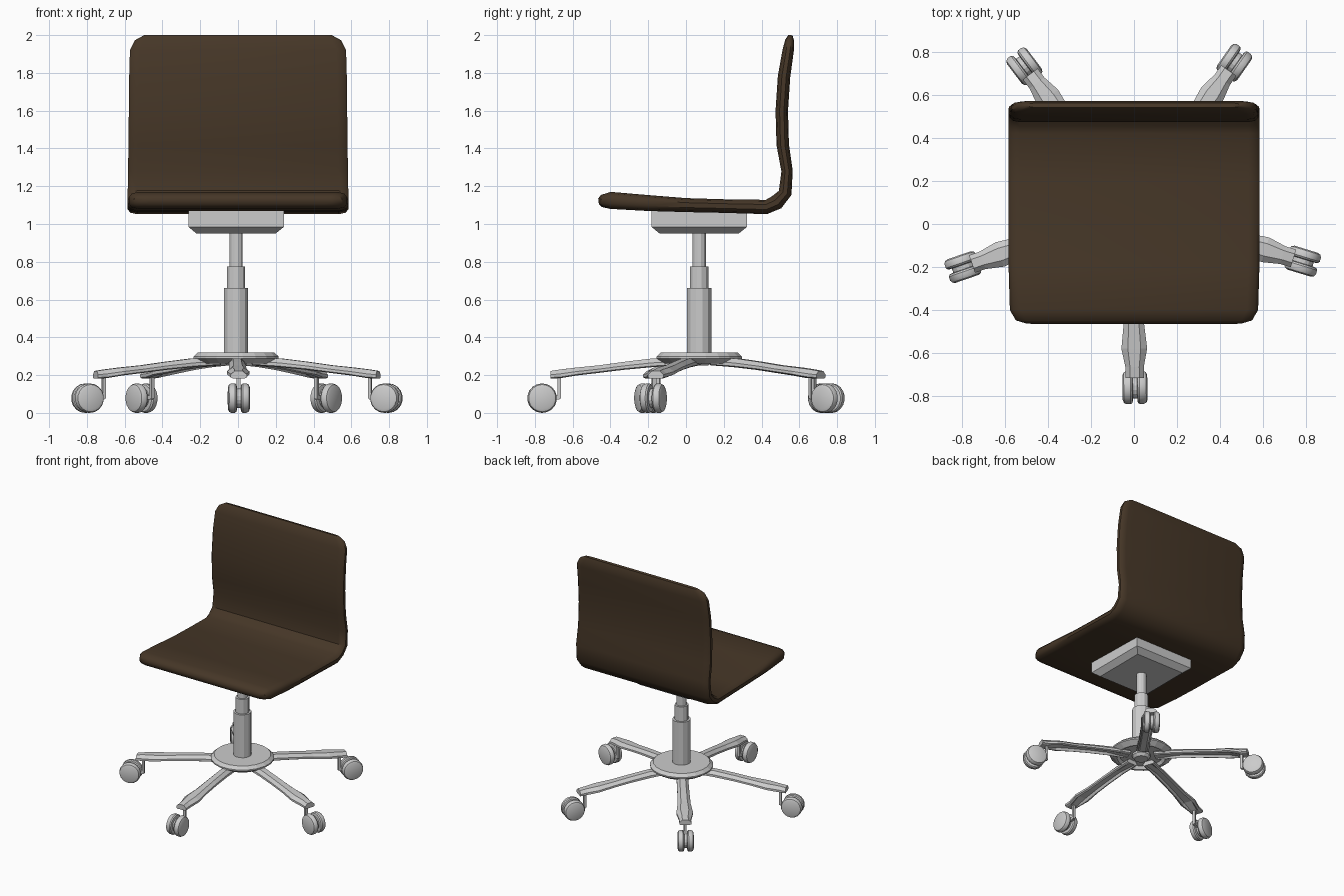
import bpy, bmesh, math
from mathutils import Matrix, Vector

if "Cube" in bpy.data.objects:
    bpy.data.objects.remove(bpy.data.objects["Cube"])

CX, CY = -0.01, 0.07          # axis of the column and base


def loft(name, rings, matrix=None, material=None, smooth=None):
    """Skin a list of equal-length point rings and cap both ends."""
    bm = bmesh.new()
    rows = [[bm.verts.new(p) for p in ring] for ring in rings]
    n = len(rows[0])
    for a, b in zip(rows, rows[1:]):
        for i in range(n):
            j = (i + 1) % n
            bm.faces.new((a[i], a[j], b[j], b[i]))
    bm.faces.new(rows[0][::-1])
    bm.faces.new(rows[-1])
    bmesh.ops.recalc_face_normals(bm, faces=bm.faces)
    if matrix:
        bm.transform(matrix)
    me = bpy.data.meshes.new(name)
    bm.to_mesh(me)
    bm.free()
    ob = bpy.data.objects.new(name, me)
    bpy.context.collection.objects.link(ob)
    if material:
        me.materials.append(material)
    if smooth:
        bpy.ops.object.select_all(action='DESELECT')
        ob.select_set(True)
        bpy.context.view_layer.objects.active = ob
        bpy.ops.object.shade_smooth_by_angle(angle=math.radians(smooth))
    return ob


def lathe(name, profile, sides, matrix, smooth=None):
    """Turn a (radius, height) profile around local z."""
    rings = []
    for r, z in profile:
        rings.append([(r * math.cos(2 * math.pi * (i + .5) / sides),
                       r * math.sin(2 * math.pi * (i + .5) / sides), z)
                      for i in range(sides)])
    return loft(name, rings, matrix, smooth=smooth)


def box(name, lo, hi, matrix):
    ring = [(lo[0], lo[1]), (hi[0], lo[1]), (hi[0], hi[1]), (lo[0], hi[1])]
    return loft(name, [[(x, y, z) for x, y in ring] for z in (lo[2], hi[2])], matrix)


# Seat and back shell: y, z, half thickness, half width along its centre line
brown = bpy.data.materials.new("dark_brown")
brown.diffuse_color = (0.06, 0.037, 0.02, 1)
brown.use_nodes = True
brown.node_tree.nodes["Principled BSDF"].inputs["Base Color"].default_value = brown.diffuse_color
path = [(-.463, 1.120, .014, .500), (-.448, 1.122, .032, .550), (-.40, 1.125, .045, .578),
        (-.20, 1.111, .042, .584), (0, 1.100, .037, .584), (.20, 1.095, .036, .584),
        (.425, 1.090, .038, .584), (.48, 1.115, .040, .584), (.525, 1.165, .035, .584),
        (.535, 1.28, .030, .582), (.512, 1.42, .033, .580), (.507, 1.60, .033, .578),
        (.519, 1.78, .033, .576), (.541, 1.92, .030, .572), (.549, 1.972, .024, .545),
        (.553, 2.0, .011, .495)]
rings = []
for k, (y, z, t, w) in enumerate(path):
    a, b = path[max(k - 1, 0)], path[min(k + 1, len(path) - 1)]
    d = Vector((b[0] - a[0], b[1] - a[1])).normalized()
    ny, nz = -d.y, d.x
    half = [(w - .05, -1), (w - .015, -.8), (w, -.35), (w, .35), (w - .015, .8), (w - .05, 1)]
    section = half + [(-x, h) for x, h in reversed(half)]
    rings.append([(x, y + ny * t * h, z + nz * t * h) for x, h in section])
loft("seat_shell", rings, material=brown, smooth=40)

# Mounting box under the seat
rings = []
for h, z in ((.21, .95), (.253, .985), (.253, 1.078)):
    rings.append([(-h, -h, z), (h, -h, z), (h, h, z), (-h, h, z)])
centre = Matrix.Translation((CX, CY, 0))
loft("seat_mount", rings, centre)

# Telescopic column
lathe("column", [(.05, .25), (.066, .27), (.066, .66), (.05, .66), (.05, .775),
                 (.036, .775), (.036, .96)], 12, centre)

# Base hub, hollow below
lathe("base_hub", [(.04, .285), (.16, .285), (.175, .262), (.19, .262), (.228, .288),
                   (.228, .298), (.205, .32), (.05, .32)], 20, centre)

# Five legs with casters; local +x points outwards
leg = [(.10, .045, .252, .290), (.25, .042, .242, .288), (.40, .044, .228, .270),
       (.53, .047, .212, .252), (.65, .060, .198, .240), (.735, .043, .184, .230),
       (.787, .043, .182, .222)]
for i in range(5):
    m = centre @ Matrix.Rotation(math.radians(-89 + 72 * i), 4, 'Z')
    rings = []
    for k, (r, w, lo, hi) in enumerate(leg):
        mid = lo + (hi - lo) * .5
        groove = .018 if 0 < k < 5 else .001
        half = [(w * .5, lo + groove), (w * .72, lo), (w, lo + .006), (w, mid), (w * .5, hi)]
        rings.append([(r, y, z) for y, z in half + [(-y, z) for y, z in reversed(half)]])
    loft(f"leg_{i + 1}", rings, m)

    # Caster stem and arm
    box(f"caster_stem_{i + 1}", (.732, -.01, .075), (.75, .01, .195), m)
    box(f"caster_arm_{i + 1}", (.74, -.01, .07), (.83, .01, .092), m)

    # Twin wheels around a shared core
    axle = m @ Matrix.Translation((.832, 0, .078)) @ Matrix.Rotation(math.pi / 2, 4, 'X')
    lathe(f"caster_core_{i + 1}", [(.052, -.02), (.052, .02)], 16, axle)
    wheel = [(.06, .010), (.072, .013), (.078, .021), (.078, .040), (.072, .052), (.058, .058)]
    for side, s in (("a", 1), ("b", -1)):
        lathe(f"caster_wheel_{i + 1}{side}", [(r, s * h) for r, h in wheel], 18, axle, smooth=35)
